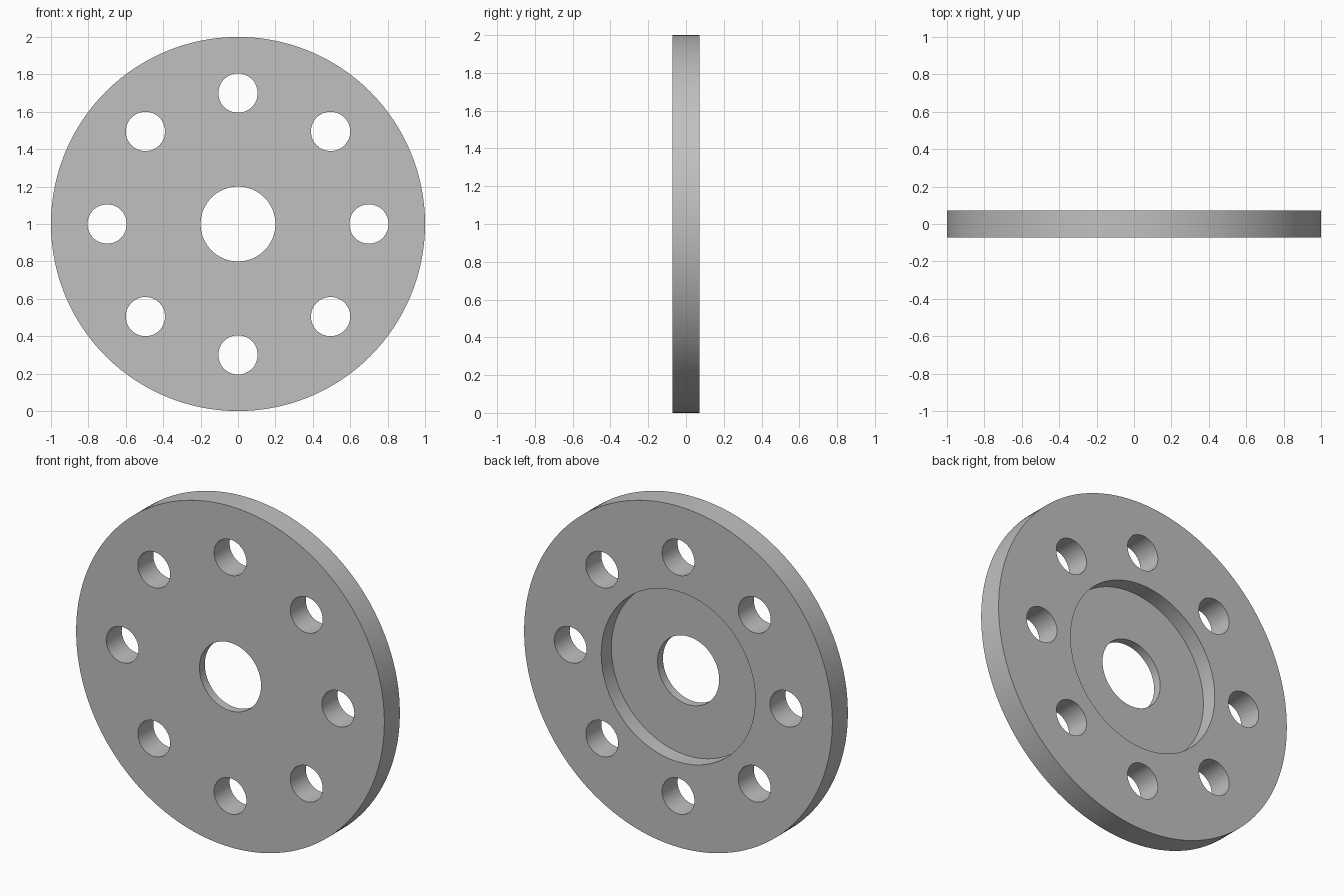
import bpy
from math import pi, sin, cos, radians

cube = bpy.data.objects.get("Cube")
if cube:
    bpy.data.objects.remove(cube, do_unlink=True)

RADIUS, THICK = 1.0, 0.144
WEB = 0.05                      # metal left in front of the recess
BORE, RECESS = 0.2, 0.5
BOLT_HOLE, BOLT_CIRCLE, BOLTS = 0.105, 0.7, 8

steel = bpy.data.materials.new("plain_grey")
steel.use_nodes = True
grey = (0.53, 0.53, 0.53, 1)
steel.diffuse_color = grey
steel.node_tree.nodes["Principled BSDF"].inputs["Base Color"].default_value = grey


def cylinder(name, radius, y0, y1, x=0, z=RADIUS, sides=64):
    """Cylinder along y, from y0 to y1."""
    bpy.ops.mesh.primitive_cylinder_add(
        vertices=sides, radius=radius, depth=y1 - y0,
        location=(x, (y0 + y1) / 2, z), rotation=(pi / 2, 0, 0))
    obj = bpy.context.object
    obj.name = name
    obj.data.materials.append(steel)
    return obj


# Flat round plate
plate = cylinder("flange_plate", RADIUS, -THICK / 2, THICK / 2, sides=128)

# Central bore, recess in the back, and ring of bolt holes
cutters = [cylinder("recess_cutter", RECESS, -THICK / 2 + WEB, THICK, sides=96),
           cylinder("bore_cutter", BORE, -THICK, THICK)]
for i in range(BOLTS):
    a = 2 * pi * i / BOLTS
    cutters.append(cylinder("bolt_hole_cutter", BOLT_HOLE, -THICK, THICK,
                            BOLT_CIRCLE * cos(a), RADIUS + BOLT_CIRCLE * sin(a), 48))

bpy.ops.object.select_all(action="DESELECT")
plate.select_set(True)
bpy.context.view_layer.objects.active = plate
for cutter in cutters:
    cut = plate.modifiers.new(cutter.name, "BOOLEAN")
    cut.operation = "DIFFERENCE"
    cut.solver = "EXACT"
    cut.object = cutter
    bpy.ops.object.modifier_apply(modifier=cut.name)
for cutter in cutters:
    bpy.data.objects.remove(cutter, do_unlink=True)

bpy.ops.object.shade_smooth_by_angle(angle=radians(30))
